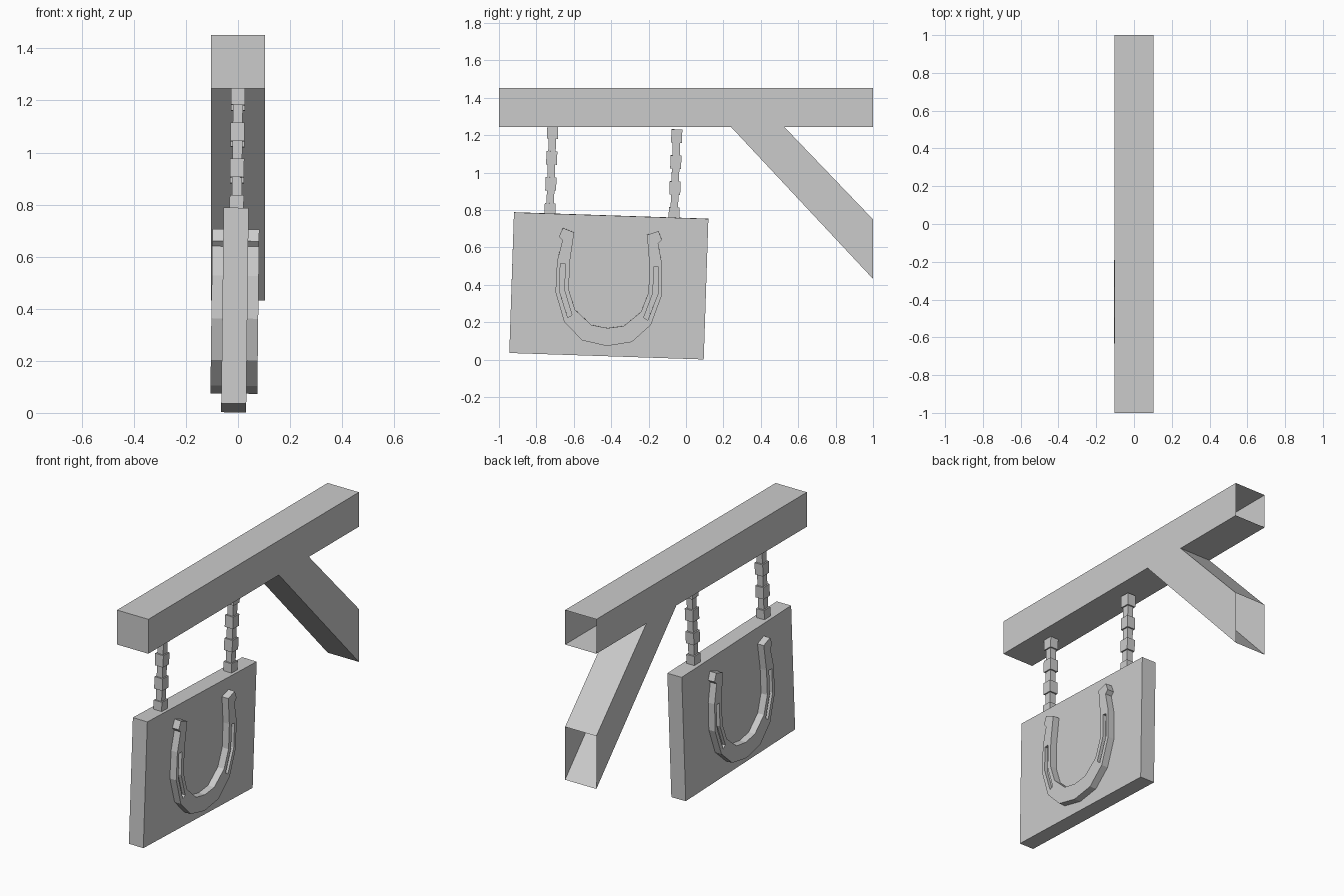
import bpy, bmesh
from math import radians
from mathutils import Matrix, Vector

if "Cube" in bpy.data.objects:
    bpy.data.objects.remove(bpy.data.objects["Cube"])

# Everything hanging shares one slightly swung frame
SWING = (Matrix.Translation((-0.012, -0.4125, 0.395))
         @ Matrix.Rotation(radians(0.7), 4, 'Y')
         @ Matrix.Rotation(radians(-1.9), 4, 'X'))


def add_object(name, bm, matrix=Matrix()):
    bmesh.ops.recalc_face_normals(bm, faces=bm.faces[:])
    mesh = bpy.data.meshes.new(name)
    bm.to_mesh(mesh)
    bm.free()
    obj = bpy.data.objects.new(name, mesh)
    obj.matrix_world = matrix
    bpy.context.collection.objects.link(obj)
    return obj


def add_box(bm, x, y, z):
    centre = [(a + b) / 2 for a, b in (x, y, z)]
    size = [b - a for a, b in (x, y, z)]
    m = Matrix.Translation(centre) @ Matrix.Diagonal((*size, 1))
    bmesh.ops.create_cube(bm, size=1, matrix=m)


def add_prism(bm, outline, x0, x1):
    """Extrude a (y, z) outline along x."""
    face = bm.faces.new([bm.verts.new((x0, y, z)) for y, z in outline])
    ext = bmesh.ops.extrude_face_region(bm, geom=[face], use_keep_orig=True)
    verts = [g for g in ext['geom'] if isinstance(g, bmesh.types.BMVert)]
    bmesh.ops.translate(bm, verts=verts, vec=(x1 - x0, 0, 0))


# Beam and diagonal brace in one piece, ends open at the wall
bm = bmesh.new()
add_prism(bm, [(-1, 1.452), (1, 1.452), (1, 1.245), (0.525, 1.245),
               (1, 0.75), (1, 0.432), (0.24, 1.245), (-1, 1.245)], -0.104, 0.104)
bmesh.ops.recalc_face_normals(bm, faces=bm.faces[:])
wall_faces = [f for f in bm.faces if all(v.co.y > 0.999 for v in f.verts)]
bmesh.ops.delete(bm, geom=wall_faces, context='FACES')
add_object("beam_and_brace", bm)

# Sign board
bm = bmesh.new()
add_box(bm, (-0.048, 0.048), (-0.52, 0.52), (-0.376, 0.376))
add_object("sign_board", bm, SWING)

# Chains: thin core with thick links
for name, y in (("front_chain", -0.328), ("rear_chain", 0.336)):
    bm = bmesh.new()
    for i in range(4):
        z = 0.36 + i * 0.139
        add_box(bm, (0.002 - 0.027, 0.002 + 0.027), (y - 0.029, y + 0.029), (z, z + 0.071))
        if i < 3:
            add_box(bm, (0.002 - 0.019, 0.002 + 0.019), (y - 0.02, y + 0.02),
                    (z + 0.06, z + 0.15))
    add_object(name, bm, SWING)

# Horseshoes on both faces, each with two nail grooves
OUTER = [(0.256, 0.302), (0.275, 0.256), (0.256, 0.236), (0.281, 0.123),
         (0.284, -0.042), (0.232, -0.2), (0.133, -0.295)]
INNER = [(0.087, -0.211), (0.176, -0.133), (0.213, -0.028), (0.213, 0.121), (0.195, 0.28)]
GROOVE = [(0.237, 0.113), (0.263, 0.111), (0.263, -0.035), (0.214, -0.176),
          (0.192, -0.162), (0.237, -0.03)]


def mirrored(points):
    return [(-y, z) for y, z in reversed(points)]


shoe_outline = (OUTER + [(0, -0.321)] + mirrored(OUTER)
                + mirrored(INNER) + [(0, -0.225)] + INNER)

for side, label in ((1, "right"), (-1, "left")):
    bm = bmesh.new()
    add_prism(bm, shoe_outline, side * 0.04, side * 0.09)
    shoe = add_object(label + "_horseshoe", bm, SWING)

    bm = bmesh.new()
    add_prism(bm, GROOVE, side * 0.07, side * 0.11)
    add_prism(bm, mirrored(GROOVE), side * 0.07, side * 0.11)
    cutter = add_object(label + "_groove_cutter", bm, SWING)
    cutter.hide_render = True
    cutter.hide_viewport = False
    cutter.display_type = 'WIRE'

    cut = shoe.modifiers.new("grooves", 'BOOLEAN')
    cut.operation = 'DIFFERENCE'
    cut.solver = 'EXACT'
    cut.object = cutter
